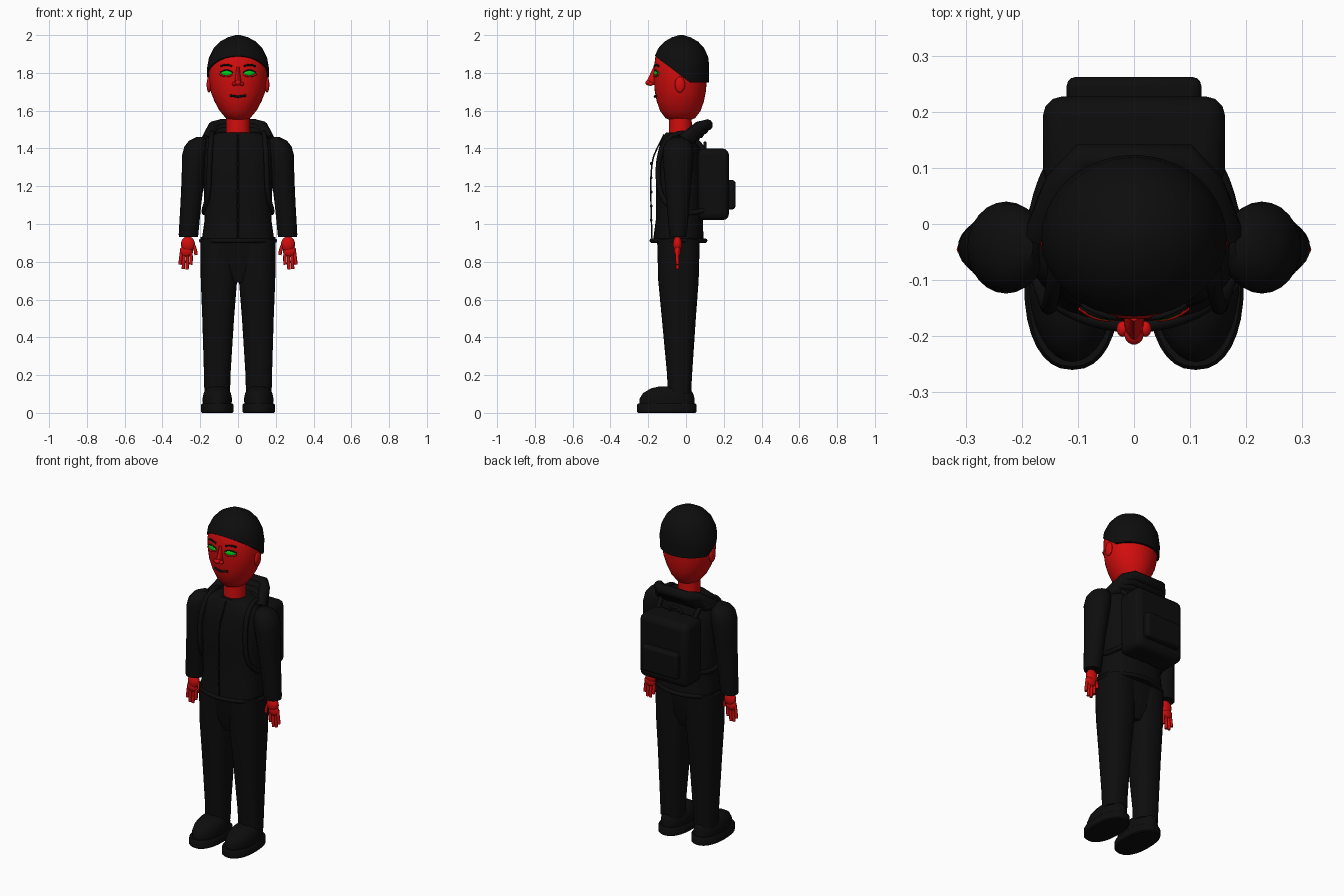
import bpy, bmesh, math
from mathutils import Vector, Matrix

cube = bpy.data.objects.get("Cube")
if cube:
    bpy.data.objects.remove(cube)


def material(name, color, rough=0.6):
    m = bpy.data.materials.new(name)
    m.use_nodes = True
    m.diffuse_color = (*color, 1)
    node = m.node_tree.nodes["Principled BSDF"]
    node.inputs["Base Color"].default_value = (*color, 1)
    node.inputs["Roughness"].default_value = rough
    return m


BLACK = material("black cloth", (0.004, 0.004, 0.004))
RED = material("red skin", (0.65, 0.004, 0.004))
GREEN = material("green eye", (0.0, 0.6, 0.01))


def finish(name, bm, mat, bevel=0, angle=40):
    bmesh.ops.recalc_face_normals(bm, faces=bm.faces)
    me = bpy.data.meshes.new(name)
    bm.to_mesh(me)
    bm.free()
    me.materials.append(mat)
    ob = bpy.data.objects.new(name, me)
    bpy.context.collection.objects.link(ob)
    if bevel:
        mod = ob.modifiers.new("bevel", "BEVEL")
        mod.width, mod.segments = bevel, 3
    bpy.ops.object.select_all(action="DESELECT")
    ob.select_set(True)
    bpy.context.view_layer.objects.active = ob
    bpy.ops.object.shade_smooth_by_angle(angle=math.radians(angle))
    return ob


def loft_mesh(rows, n=32, power=2.0):
    """Stack of closed superellipse rings; row = z, centre x, centre y, radius x, radius y."""
    bm = bmesh.new()
    rings = []
    for z, cx, cy, rx, ry in rows:
        ring = []
        for i in range(n):
            a = math.tau * i / n
            c, s = math.cos(a), math.sin(a)
            px = math.copysign(abs(c) ** (2 / power), c)
            py = math.copysign(abs(s) ** (2 / power), s)
            ring.append(bm.verts.new((cx + rx * px, cy + ry * py, z)))
        rings.append(ring)
    for a, b in zip(rings, rings[1:]):
        for i in range(n):
            j = (i + 1) % n
            bm.faces.new((a[i], a[j], b[j], b[i]))
    bm.faces.new(rings[0])
    bm.faces.new(rings[-1])
    return bm


def loft(name, rows, mat, power=2.0, n=32):
    return finish(name, loft_mesh(rows, n, power), mat)


def ball(name, loc, size, mat, tilt=0):
    bm = bmesh.new()
    bmesh.ops.create_uvsphere(bm, u_segments=20, v_segments=12, radius=1)
    m = Matrix.Translation(loc) @ Matrix.Rotation(tilt, 4, "Z") @ Matrix.Diagonal((*size, 1))
    bmesh.ops.transform(bm, matrix=m, verts=bm.verts)
    return finish(name, bm, mat)


def box(name, loc, size, mat, bevel):
    bm = bmesh.new()
    bmesh.ops.create_cube(bm, size=1)
    bmesh.ops.transform(bm, matrix=Matrix.Translation(loc) @ Matrix.Diagonal((*size, 1)), verts=bm.verts)
    return finish(name, bm, mat, bevel)


def tube(name, points, radius, mat, closed=False, kind="NURBS"):
    cu = bpy.data.curves.new(name, "CURVE")
    cu.dimensions = "3D"
    cu.bevel_depth, cu.bevel_resolution, cu.use_fill_caps = radius, 3, True
    sp = cu.splines.new(kind)
    sp.points.add(len(points) - 1)
    for p, co in zip(sp.points, points):
        p.co = (*co, 1)
    sp.use_endpoint_u, sp.use_cyclic_u = not closed, closed
    sp.order_u = 3
    cu.materials.append(mat)
    ob = bpy.data.objects.new(name, cu)
    bpy.context.collection.objects.link(ob)
    return ob


# Head and neck
loft("head", [(1.545, 0, -.03, .03, .04), (1.56, 0, -.03, .064, .078), (1.6, 0, -.03, .098, .108),
              (1.65, 0, -.03, .125, .125), (1.7, 0, -.03, .144, .135), (1.76, 0, -.03, .153, .14),
              (1.82, 0, -.028, .156, .142), (1.88, 0, -.026, .146, .137), (1.93, 0, -.025, .12, .114),
              (1.965, 0, -.025, .085, .08), (1.985, 0, -.025, .03, .03)], RED, n=40)
loft("neck", [(1.4, 0, -.03, .064, .062), (1.58, 0, -.03, .062, .06)], RED)

# Close-fitting cap, trimmed level behind the ears and rising to the forehead
bm = loft_mesh([(1.7, 0, -.025, .157, .145), (1.76, 0, -.025, .163, .147), (1.82, 0, -.025, .165, .148),
                (1.88, 0, -.025, .154, .144), (1.93, 0, -.025, .129, .122), (1.965, 0, -.025, .096, .09),
                (1.988, 0, -.025, .054, .05), (2.0, 0, -.025, .012, .012)], 40)
for co, no in (((0, 0, 1.75), (0, 0, 1)), ((0, 0, 1.765), (0, .125, .165))):
    cut = bmesh.ops.bisect_plane(bm, geom=bm.verts[:] + bm.edges[:] + bm.faces[:], plane_co=co,
                                 plane_no=no, clear_inner=True)
    bmesh.ops.holes_fill(bm, edges=[e for e in bm.edges if e.is_boundary])
finish("cap", bm, BLACK)

# Nose: tapered wedge with a tip and two wings
loft("nose_bridge", [(1.735, 0, -.165, .014, .03), (1.75, 0, -.165, .018, .047),
                     (1.775, 0, -.165, .014, .034), (1.83, 0, -.16, .009, .013)], RED, n=16)
ball("nose_tip", (0, -.197, 1.748), (.017, .018, .015), RED)
tube("mouth", [(-.042, -.157, 1.68), (-.015, -.166, 1.676), (0, -.164, 1.673),
               (.015, -.166, 1.676), (.042, -.157, 1.68)], .006, BLACK)

for side, s in (("left", 1), ("right", -1)):
    # Face features
    ball(side + "_nostril", (s * .02, -.187, 1.742), (.011, .014, .011), RED)
    ball(side + "_eye", (s * .06, -.155, 1.797), (.034, .014, .019), GREEN, s * .3)
    tube(side + "_lower_lid", [(s * .028, -.165, 1.793), (s * .06, -.177, 1.771), (s * .096, -.15, 1.793)], .005, RED)
    tube(side + "_lash", [(s * .026, -.165, 1.8), (s * .058, -.174, 1.828), (s * .094, -.148, 1.803)], .003, BLACK)
    tube(side + "_brow", [(s * .032, -.167, 1.835), (s * .062, -.163, 1.85), (s * .092, -.143, 1.835)], .005, BLACK)
    ball(side + "_ear", (s * .154, -.032, 1.738), (.012, .027, .042), RED)

    # Sleeve and hand
    loft(side + "_sleeve", [(.93, s * .262, -.042, .05, .045), (.945, s * .262, -.042, .052, .047),
                            (1.1, s * .25, -.042, .055, .06), (1.25, s * .237, -.042, .061, .073),
                            (1.36, s * .228, -.042, .069, .082), (1.41, s * .22, -.042, .064, .078),
                            (1.44, s * .21, -.042, .05, .06), (1.46, s * .2, -.042, .02, .025)], BLACK, n=24)
    ball(side + "_palm", (s * .265, -.045, .893), (.037, .024, .042), RED)
    ball(side + "_palm_heel", (s * .272, -.045, .858), (.035, .018, .032), RED)
    for i, (x, tip) in enumerate(((.246, .785), (.266, .76), (.286, .762), (.303, .785))):
        tube(f"{side}_finger_{i + 1}", [(s * (.272 + (x - .272) * .8), -.045, .87),
                                        (s * x, -.047, .82), (s * (x + .004), -.045, tip)], .009, RED)
    tube(side + "_thumb", [(s * .243, -.045, .9), (s * .225, -.05, .875), (s * .222, -.05, .835)], .009, RED)

    # Trouser leg
    loft(side + "_leg", [(.1, s * .11, -.035, .068, .062), (.2, s * .11, -.034, .07, .066),
                         (.5, s * .105, -.038, .084, .09), (.7, s * .101, -.04, .096, .107),
                         (.92, s * .1, -.04, .1, .113)], BLACK, power=2.4)

    # Shoe
    loft(side + "_sole", [(0, s * .11, -.102, .08, .152), (.006, s * .11, -.102, .086, .158),
                          (.042, s * .11, -.102, .086, .158), (.05, s * .11, -.102, .08, .152)], BLACK, power=2.3)
    loft(side + "_shoe", [(.045, s * .11, -.1, .076, .146), (.075, s * .11, -.1, .078, .146),
                          (.105, s * .11, -.095, .072, .132), (.13, s * .11, -.085, .055, .1),
                          (.14, s * .11, -.08, .03, .06)], BLACK)

    # Backpack strap over the shoulder and back under the arm
    tube(side + "_strap", [(s * .12, .1, 1.38), (s * .135, .03, 1.49), (s * .14, -.09, 1.47),
                           (s * .15, -.15, 1.36), (s * .155, -.145, 1.15), (s * .185, -.05, 1.06),
                           (s * .165, .07, 1.06), (s * .14, .11, 1.08)], .014, BLACK)

# Trouser seat joining the legs
loft("trouser_seat", [(.69, 0, -.04, .06, .07), (.76, 0, -.04, .17, .095),
                      (.93, 0, -.04, .198, .115)], BLACK, power=2.6)

# Jacket
loft("jacket", [(.9, 0, -.04, .19, .135), (.93, 0, -.04, .19, .132), (1.02, 0, -.035, .177, .125),
                (1.2, 0, -.036, .182, .124), (1.35, 0, -.037, .188, .118), (1.42, 0, -.035, .185, .104),
                (1.46, 0, -.032, .165, .092), (1.485, 0, -.03, .1, .075)], BLACK, power=2.5)
hem = [(.196 * math.cos(a), -.04 + .142 * math.sin(a), .912)
       for a in (math.tau * i / 32 for i in range(32))]
tube("jacket_hem", hem, .012, BLACK, closed=True)

# Front closure standing slightly off the chest, with buttons
closure = [(0, -.115, 1.475), (0, -.15, 1.41), (0, -.183, 1.33), (0, -.188, 1.15), (0, -.18, .92)]
tube("front_closure", closure, .004, BLACK)
for i in range(5):
    ball(f"button_{i + 1}", (0, -.184, 1.02 + i * .075), (.008, .007, .008), BLACK)

# Folded hood: slanted band around the back of the neck
for i in range(4):
    k = i / 3
    band = [(.165, -.02, 1.445), (.15 - .02 * k, .03 + .04 * k, 1.455 + .06 * k),
            (.09, .045 + .07 * k, 1.46 + .065 * k)]
    path = band + [(-x, y, z) for x, y, z in reversed(band)]
    tube(f"hood_fold_{i + 1}", path, .03, BLACK, kind="POLY")

# Backpack
box("backpack", (0, .145, 1.21), (.325, .165, .38), BLACK, .035)
box("backpack_pocket", (0, .235, 1.155), (.24, .054, .155), BLACK, .016)
tube("backpack_handle", [(-.04, .1, 1.39), (-.04, .1, 1.43), (.04, .1, 1.43), (.04, .1, 1.39)], .008, BLACK)
